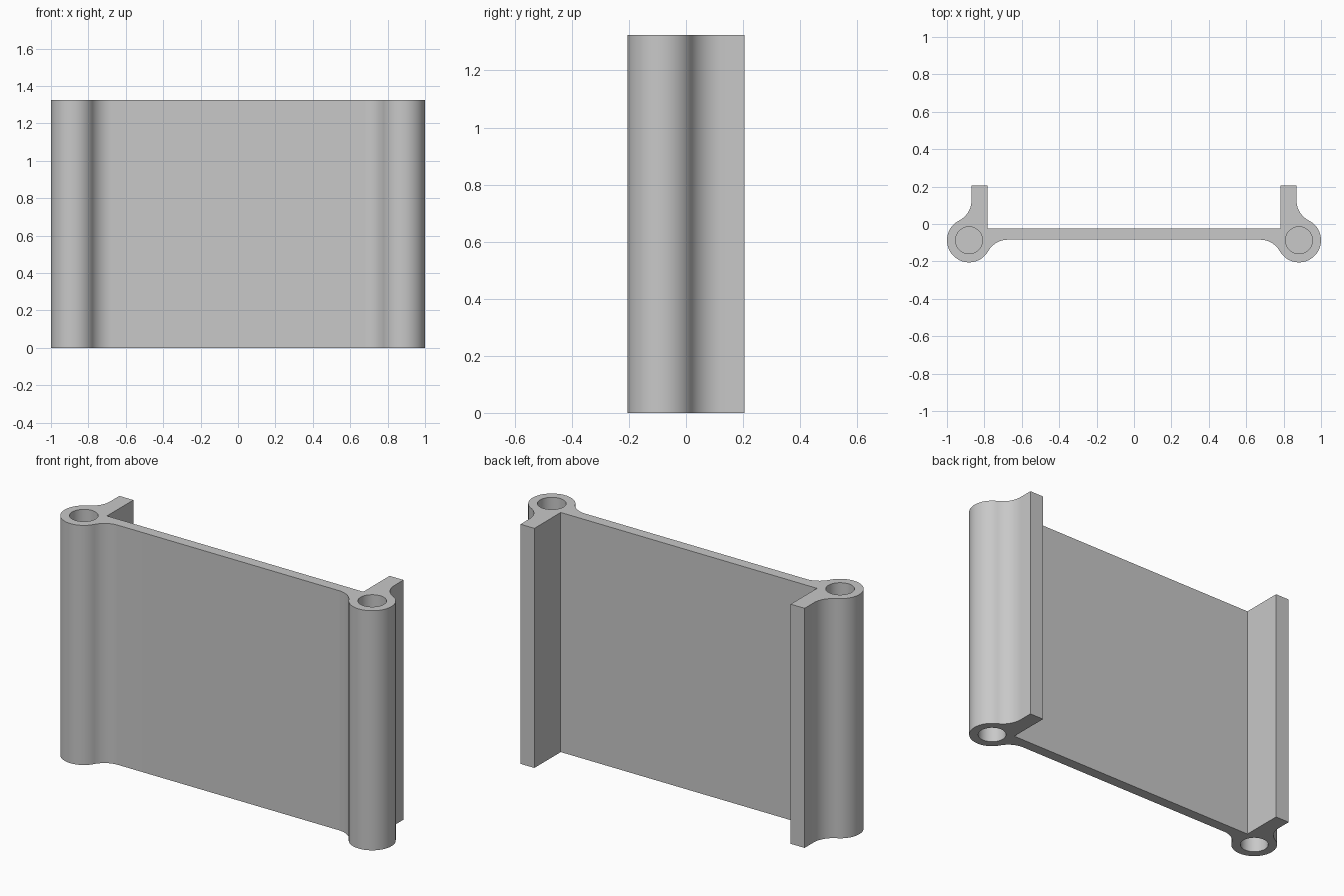
import bpy, bmesh
from math import atan2, cos, sin, pi, sqrt, radians
from mathutils import Vector

cube = bpy.data.objects.get("Cube")
if cube:
    bpy.data.objects.remove(cube)

HEIGHT = 1.325
BOSS = Vector((0.882, -0.087))      # screw boss centre
BOSS_R, HOLE_R, FILLET_R = 0.118, 0.072, 0.12
HOLE_DEPTH = 0.4
PLATE_FRONT, PLATE_BACK = -0.084, -0.025
LIP_IN, LIP_OUT, LIP_END = 0.784, 0.869, 0.205

grey = bpy.data.materials.new("light grey")
grey.use_nodes = True
colour = (0.58, 0.58, 0.58, 1)
grey.diffuse_color = colour
grey.node_tree.nodes["Principled BSDF"].inputs["Base Color"].default_value = colour


def arc(c, r, a, b, n):
    return [Vector((c.x + r * cos(a + (b - a) * i / n),
                    c.y + r * sin(a + (b - a) * i / n))) for i in range(n + 1)]


def angle(v):
    return atan2(v.y, v.x)


# Half profile: plate front, fillet, boss, fillet, lip
reach = BOSS_R + FILLET_R
fy = PLATE_FRONT - FILLET_R
front_c = Vector((BOSS.x - sqrt(reach ** 2 - (fy - BOSS.y) ** 2), fy))
fx = LIP_OUT + FILLET_R
back_c = Vector((fx, BOSS.y + sqrt(reach ** 2 - (fx - BOSS.x) ** 2)))

half = arc(front_c, FILLET_R, pi / 2, angle(BOSS - front_c), 14)
half += arc(BOSS, BOSS_R, angle(front_c - BOSS), angle(back_c - BOSS), 48)[1:]
half += arc(back_c, FILLET_R, angle(BOSS - back_c) + 2 * pi, pi, 14)[1:] \
    if angle(BOSS - back_c) < 0 else \
    arc(back_c, FILLET_R, angle(BOSS - back_c), pi, 14)[1:]
half += [Vector((LIP_OUT, LIP_END)), Vector((LIP_IN, LIP_END)),
         Vector((LIP_IN, PLATE_BACK))]
profile = half + [Vector((-p.x, p.y)) for p in reversed(half)]

# Extruded panel
bm = bmesh.new()
base = bm.faces.new([bm.verts.new((p.x, p.y, 0)) for p in profile])
top = bmesh.ops.extrude_face_region(bm, geom=[base])["geom"]
bmesh.ops.translate(bm, vec=(0, 0, HEIGHT),
                    verts=[g for g in top if isinstance(g, bmesh.types.BMVert)])
bmesh.ops.recalc_face_normals(bm, faces=bm.faces[:])
mesh = bpy.data.meshes.new("panel")
bm.to_mesh(mesh)
bm.free()
panel = bpy.data.objects.new("panel", mesh)
bpy.context.collection.objects.link(panel)
mesh.materials.append(grey)

# Blind screw holes in both ends of each boss
for side in (-1, 1):
    for z in (0, HEIGHT):
        bpy.ops.mesh.primitive_cylinder_add(
            vertices=48, radius=HOLE_R, depth=2 * HOLE_DEPTH,
            location=(side * BOSS.x, BOSS.y, z))
        cutter = bpy.context.object
        cutter.name = "hole_cutter"
        cutter.hide_render = True
        cutter.data.materials.append(grey)
        bpy.context.view_layer.objects.active = panel
        cut = panel.modifiers.new("screw hole", 'BOOLEAN')
        cut.operation, cut.solver, cut.object = 'DIFFERENCE', 'EXACT', cutter
        bpy.ops.object.modifier_apply(modifier=cut.name)
        bpy.data.objects.remove(cutter)

bpy.ops.object.select_all(action='DESELECT')
panel.select_set(True)
bpy.context.view_layer.objects.active = panel
bpy.ops.object.shade_smooth_by_angle(angle=radians(30))
